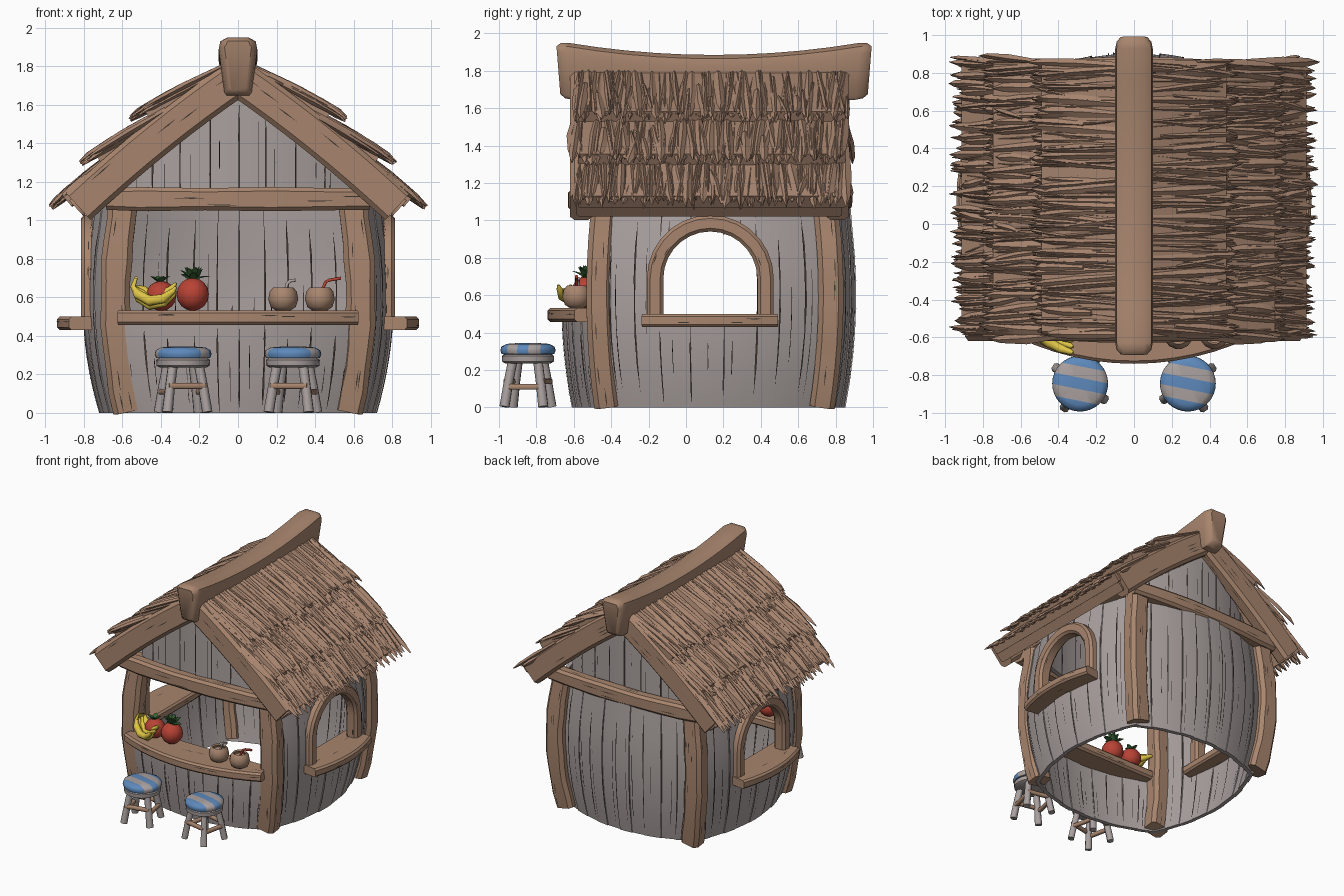
import bpy, bmesh, math, random
from mathutils import Vector as V

random.seed(7)
rnd = random.uniform
cube = bpy.data.objects.get("Cube")
if cube:
    bpy.data.objects.remove(cube)


def material(name, *rgb):
    m = bpy.data.materials.new(name)
    m.use_nodes = True
    m.diffuse_color = (*rgb, 1)
    m.node_tree.nodes["Principled BSDF"].inputs["Base Color"].default_value = (*rgb, 1)
    return m


WOOD = material("brown wood", .39, .235, .155)
THATCH = material("thatch", .39, .235, .16)
PLANK = material("weathered grey", .4, .355, .345)
DARK = material("dark crack", .05, .038, .03)
BLUE = material("cushion blue", .11, .25, .5)
RED = material("fruit red", .48, .055, .035)
YELLOW = material("banana yellow", .74, .56, .06)
GREEN = material("leaf green", .04, .13, .035)


def finish(name, bm, mats, angle=35):
    bmesh.ops.recalc_face_normals(bm, faces=bm.faces)
    me = bpy.data.meshes.new(name)
    bm.to_mesh(me)
    bm.free()
    for m in mats:
        me.materials.append(m)
    ob = bpy.data.objects.new(name, me)
    bpy.context.collection.objects.link(ob)
    bpy.ops.object.select_all(action='DESELECT')
    ob.select_set(True)
    bpy.context.view_layer.objects.active = ob
    bpy.ops.object.shade_smooth_by_angle(angle=math.radians(angle))


def loft(bm, rings):
    rows = [[bm.verts.new(p) for p in r] for r in rings]
    n = len(rows[0])
    for a, b in zip(rows, rows[1:]):
        for i in range(n):
            j = (i + 1) % n
            bm.faces.new((a[i], a[j], b[j], b[i]))
    bm.faces.new(rows[0])
    bm.faces.new(rows[-1])


def sweep(bm, path, w, h, side, chamfer=.2):
    """Chamfered rectangular section along a path; w is measured along side."""
    path = [V(p) for p in path]
    n = len(path)
    rings = []
    for i, p in enumerate(path):
        t = (path[min(i + 1, n - 1)] - path[max(i - 1, 0)]).normalized()
        u = V(side)
        u = (u - t * u.dot(t)).normalized()
        v = t.cross(u)
        a = (w[i] if isinstance(w, list) else w) / 2
        b = (h[i] if isinstance(h, list) else h) / 2
        c = chamfer * 2 * min(a, b)
        corners = [(a, b - c), (a - c, b), (c - a, b), (-a, b - c),
                   (-a, c - b), (c - a, -b), (a - c, -b), (a, c - b)]
        rings.append([p + u * x + v * y for x, y in corners])
    loft(bm, rings)
    return rings


def beam(name, path, w, h, side, mat, chamfer=.2, grain=0):
    bm = bmesh.new()
    rings = sweep(bm, path, w, h, side, chamfer)
    # Thin dark grain marks on the four broad faces
    for k in range(grain * 4):
        c = 1 + 2 * (k % 4)
        i = random.randrange(len(rings) - 1)
        r0, r1 = rings[i], rings[i + 1]
        q = rnd(.1, .9)
        a, b = (r[c].lerp(r[(c + 1) % 8], q) for r in (r0, r1))
        out = (r0[c] + r0[(c + 1) % 8] - r0[c - 4] - r0[c - 3]).normalized() * .002
        across = (r0[c] - r0[(c + 1) % 8]).normalized() * .0035
        mid = a.lerp(b, rnd(.3, .7))
        face = bm.faces.new([bm.verts.new(p + out) for p in (a, mid + across, b, mid - across)])
        face.material_index = 1
    finish(name, bm, [mat, DARK], 50 if grain == 0 else 40)


def lathe_bm(profile, center, seg):
    bm = bmesh.new()
    loft(bm, [[V(center) + V((r * math.cos(k * math.tau / seg), r * math.sin(k * math.tau / seg), z))
               for k in range(seg)] for r, z in profile])
    return bm


def steps(a, b, n):
    return [a + (b - a) * i / n for i in range(n + 1)]


# Bulging plank walls
CY = .12


def swell(z, k=.3):
    return 1 - k * (min(z, 1.05) - .6) ** 2


def surface(axis, s, t, z, depth):
    f, bow = swell(z), .16 * (1 - t * t)
    if axis == 'x':
        return V((s * (.65 + bow - depth) * f, CY + .66 * t * f, z))
    return V((.64 * t * f, CY + s * (.63 + bow - depth) * swell(z, .2), z))


def plank_wall(name, axis, s, edges, spans, depth=0):
    bm, cracks = bmesh.new(), bmesh.new()
    for i, (t0, t1) in enumerate(zip(edges, edges[1:])):
        cols = steps(t0 - .002, t1 + .002, 4)
        for lo, hi in spans(cols[2]):
            d = depth + .006 * (i % 2) + rnd(0, .003)
            rings = []
            for k in steps(0, 1, 8):
                zs = [lo(t) + (hi(t) - lo(t)) * k for t in cols]
                outer = [surface(axis, s, t, z, d) for t, z in zip(cols, zs)]
                inner = [surface(axis, s, t, z, d + .035) for t, z in zip(cols, zs)]
                rings.append(outer + inner[::-1])
            loft(bm, rings)
            # Tapered dark seams and splits, outside and inside
            low, tall = lo(cols[2]), hi(cols[2]) - lo(cols[2])
            for face in (depth - .002, depth + .046):
                for t, a, b, w in ((t0, rnd(0, .12), rnd(.8, 1), .009),
                                   (rnd(t0 + .04, t1 - .04), rnd(0, .4), rnd(.5, .8), .004)):
                    zs = steps(low + tall * a, low + tall * b, 6)
                    ws = [0] + [w * rnd(.4, 1) for _ in zs[2:]] + [0]
                    pts = [[cracks.verts.new(surface(axis, s, t + g * q, z, face)) for g in (-1, 1)]
                           for q, z in zip(ws, zs)]
                    for (p, q), (u, v) in zip(pts, pts[1:]):
                        cracks.faces.new((p, q, v, u))
    finish(name, bm, [PLANK], 40)
    finish(name + "_cracks", cracks, [DARK])


def flat(z):
    return lambda t: z


def roof_z(x):
    return 1.74 - .68 * abs(x) - .15 * x * x


def roof_point(x, off, s, y):
    slope = .68 + .3 * x
    n = V((slope, 0, 1)).normalized() * off
    return V((s * (x + n.x), y, roof_z(x) + n.z))


def arch(t):
    return .68 + math.sqrt(max(0, .285 ** 2 - (.66 * t) ** 2))


def side_spans(t):
    if abs(t) < .4:
        return [(flat(0), flat(.47)), (arch, flat(1.1))]
    return [(flat(0), flat(1.1))]


side_edges = [-.96, -.8, -.6, -.4, -.15, .13, .4, .58, .79, 1]
end_edges = [-1, -.77, -.58, -.36, -.17, .01, .22, .41, .6, .8, 1]
gable_edges = [-.98, -.74, -.5, -.24, .01, .24, .5, .75, .98]
for s, name in ((1, "left"), (-1, "right")):
    plank_wall(name + "_wall", 'x', s, side_edges, side_spans)
plank_wall("front_wall", 'y', -1, end_edges, lambda t: [(flat(0), flat(.48))])
plank_wall("back_wall", 'y', 1, end_edges, lambda t: [(flat(0), flat(1.1))])
for s, name in ((-1, "front"), (1, "back")):
    plank_wall(name + "_gable", 'y', s, gable_edges,
               lambda t: [(flat(1.06), lambda u: roof_z(.6 * u) - .02)], .08)

# Corner posts, cross beams and sloping gable beams
for sy, end, reach, bar in ((-1, "front", .585, .7), (1, "back", .655, .715)):
    for sx, side in ((1, "left"), (-1, "right")):
        path = [(sx * .637 * swell(z), CY + sy * reach * swell(z, .2), z) for z in steps(.012, 1.12, 10)]
        beam(f"{end}_{side}_post", path, [.155 + .008 * math.sin(i * 2) for i in range(11)], .135,
             (1, 0, 0), WOOD, grain=5)
        y = -.56 if sy < 0 else .81
        beam(f"{end}_{side}_gable_beam", [roof_point(x, 0, sx, y) for x in steps(0, .83, 8)],
             .12, .19, (0, 1, 0), WOOD, grain=4)
    path = [(x, CY + sy * (bar - .1 * x * x), 1.11) for x in steps(-.68, .68, 8)]
    beam(end + "_cross_beam", path, .1, [.11, .125, .12, .115, .12, .125, .12, .115, .11], (0, 1, 0), WOOD, grain=4)

# Ridge beam with a sagging back and rounded ends
ys = [-.695, -.67, *steps(-.63, .93, 10), .97, .995]
rings = []
for i, y in enumerate(ys):
    q = (y - .15) / .84
    top = 1.885 + .075 * q * q
    e = {0: .03, 1: .008}.get(min(i, len(ys) - 1 - i), 0)
    half = [(.06 - e, 1.645 + e), (.073 - e, 1.66 + e), (.1 - e, top - .06), (.092 - e, top - .02 - e), (.055, top - e)]
    lean = .08 if q < 0 else -.08
    rings.append([V((x, y + (top - z) * lean, z)) for x, z in half]
                 + [V((-x, y + (top - z) * lean, z)) for x, z in half[::-1]])
bm = bmesh.new()
loft(bm, rings)
finish("ridge_beam", bm, [WOOD], 45)

# Roof boards and three overlapping thatch layers on each slope
layers = [(.03, .42, .08, .16), (.32, .675, .08, .15), (.54, .87, .07, .09)]
for s, side in ((1, "left"), (-1, "right")):
    beam(side + "_roof_boards", [roof_point(x, 0, s, .125) for x in steps(0, .84, 8)],
         1.42, .11, (0, 1, 0), WOOD, .1)
    for k, (x0, x1, o0, o1) in enumerate(layers):
        bm = bmesh.new()
        path = [roof_point(x0 + (x1 - x0) * q, o0 + (o1 - o0) * q - .03, s, .138) for q in steps(0, .93, 4)]
        sweep(bm, path, 1.43, .08, (0, 1, 0), .1)
        for i in range(150):
            y = -.59 + 1.46 * (i * .618 % 1)
            drift, lift, w = rnd(-.05, .05), rnd(-.008, .02), rnd(.014, .03)
            a = x0 + (x1 - x0) * (rnd(.1, .6) if i % 3 == 0 else 0)
            b = x1 + rnd(-.045, .04)
            rows = []
            for q, taper in ((0, .6), (.5, 1), (.85, .75), (1, .1)):
                x = a + (b - a) * q
                off = o0 + (o1 - o0) * min(1, (x - x0) / (x1 - x0)) + lift
                yy = min(.89, max(-.61, y + drift * q))
                rows.append([roof_point(x, off - .006, s, yy - w * taper),
                             roof_point(x, off + .012 * taper, s, yy + w * rnd(-.2, .2)),
                             roof_point(x, off - .006, s, yy + w * taper),
                             roof_point(x, off - .024 * taper, s, yy)])
            loft(bm, rows)
        finish(f"{side}_thatch_layer_{k + 1}", bm, [THATCH], 30)

# Arched windows with bowed sills
for s, side in ((1, "left"), (-1, "right")):
    arc = [(s * .765, .13 + .295 * math.cos(a), .69 + .295 * math.sin(a)) for a in steps(0, math.pi, 14)]
    path = [(s * .765, .425, .48), *arc, (s * .765, -.165, .48)]
    beam(side + "_window_frame", path, .1, .088, (1, 0, 0), WOOD, grain=3)
    ys = steps(-.22, .475, 8)
    ws = [.29 - .5 * (y - .128) ** 2 for y in ys]
    beam(side + "_window_sill", [(s * (.65 + w / 2), y, .465) for y, w in zip(ys, ws)],
         ws, .07, (1, 0, 0), WOOD, grain=3)

# Serving counter
xs = steps(-.61, .61, 12)
ws = [.3 - .38 * x * x for x in xs]
beam("counter", [(x, -.44 - w / 2, .495) for x, w in zip(xs, ws)], ws, .075, (0, 1, 0), WOOD, grain=5)

# Stools with striped cushions
for cx, side in ((.285, "left"), (-.285, "right")):
    c = V((cx, -.845, 0))
    bm = lathe_bm([(.05, .345), (.115, .34), (.142, .325), (.148, .305), (.14, .285), (.05, .28)], c, 32)
    n = V((.2, 1, 0)).normalized()
    for k in range(-2, 2):
        bmesh.ops.bisect_plane(bm, geom=bm.verts[:] + bm.edges[:] + bm.faces[:],
                               plane_co=c + n * (k * .06 + .03), plane_no=n)
    for f in bm.faces:
        band = math.floor((f.calc_center_median() - c).dot(n) / .06 + .5)
        f.material_index = band % 2
    finish(side + "_stool_cushion", bm, [BLUE, PLANK], 50)
    finish(side + "_stool_seat", lathe_bm([(.12, .235), (.138, .245), (.14, .275), (.12, .288)], c, 24), [PLANK])
    feet = []
    for k in range(4):
        a = math.radians(45 + 90 * k + (12 if cx < 0 else -12))
        d = V((math.cos(a), math.sin(a), 0))
        feet.append(c + d * .138)
        beam(f"{side}_stool_leg_{k + 1}", [c + d * .15 + V((0, 0, .004)), c + d * .125 + V((0, 0, .13)),
                                          c + d * .095 + V((0, 0, .26))],
             [.05, .045, .046], .046, (-d.y, d.x, 0), PLANK, .25)
    for k in range(4):
        z = V((0, 0, .11 if k % 2 else .14))
        beam(f"{side}_stool_rung_{k + 1}", [feet[k] + z, feet[(k + 1) % 4] + z], .03, .03, (0, 0, 1), WOOD)


# Fruit
def ball(r, squash, z0, n=8):
    return [(max(.004, r * math.sin(a)), z0 + r * squash * (1 - math.cos(a))) for a in steps(0, math.pi, n)]


def leaf(bm, base, direction, length, width):
    d = V(direction).normalized()
    side = d.cross(V((0, 0, 1)))
    path = [V(base) + d * length * q + V((0, 0, -.25 * length * q * q)) for q in steps(0, 1, 3)]
    sweep(bm, path, [width * .6, width, width * .7, .003], [.008, .01, .007, .002], side)


finish("round_fruit", lathe_bm(ball(.08, .97, .53), (-.4, -.515, 0), 14), [RED], 60)
finish("pineapple", lathe_bm(ball(.084, 1.02, .53), (-.235, -.53, 0), 12), [RED], 40)
bm = bmesh.new()
for k in range(14):
    a = k * 2.4
    leaf(bm, (-.235, -.53, .69), (math.cos(a), math.sin(a), .5 + .17 * k), .1, .045)
finish("pineapple_crown", bm, [GREEN])
bm = bmesh.new()
for k in range(4):
    a = k * 1.6 + .3
    leaf(bm, (-.405, -.515, .68), (math.cos(a), math.sin(a), .9), .07, .04)
finish("round_fruit_leaves", bm, [GREEN])
for k in range(4):
    y, drop = -.63 + .032 * k, .02 * abs(k - 1)
    path = [(-.53, -.6, .70), (-.545, y + .02, .655), (-.52 + .01 * k, y, .595 + drop),
            (-.455, y - .005, .562 + drop), (-.385, y, .575 + drop), (-.335, y + .01, .615 + drop),
            (-.322, y + .012, .635 + drop)]
    path = [(px, py - (px + .44) * .55, pz) for px, py, pz in path]
    beam(f"banana_{k + 1}", path, [.018, .026, .046, .052, .046, .028, .012],
         [.018, .026, .048, .054, .048, .028, .012], (0, 1, 0), YELLOW, .28)

# Coconut cups with straws
cup = [(.035, .53), (.065, .55), (.078, .59), (.07, .63), (.052, .652), (.042, .645), (.055, .62), (.03, .6)]
for x, name in ((.235, "first"), (.425, "second")):
    finish(name + "_coconut_cup", lathe_bm(cup, (x, -.585, 0), 14), [WOOD], 50)
beam("red_straw", [(.425, -.585, .61), (.455, -.585, .68), (.475, -.585, .69), (.535, -.585, .7)],
     .016, .016, (0, 1, 0), RED)
beam("grey_straw", [(.24, -.575, .61), (.255, -.575, .67), (.27, -.575, .685), (.3, -.575, .69)],
     .016, .016, (0, 1, 0), PLANK)
